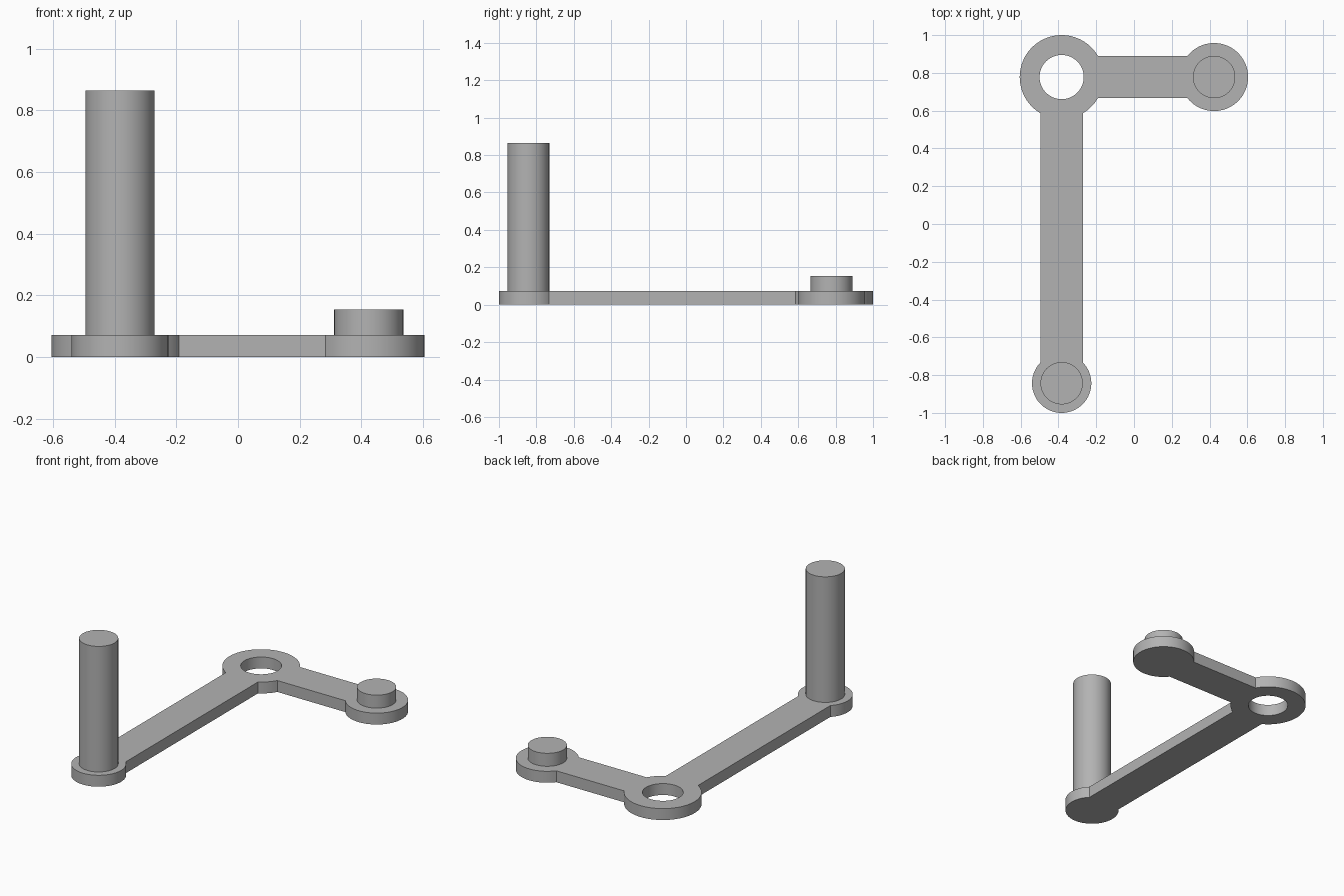
import bpy, bmesh, math
from mathutils import Vector

if "Cube" in bpy.data.objects:
    bpy.data.objects.remove(bpy.data.objects["Cube"])

THICK = 0.072      # plate thickness
HALF = 0.112       # half width of arms, also peg radius
CORNER, SIDE, FRONT = (-0.383, 0.778), (0.424, 0.778), (-0.383, -0.843)

grey = bpy.data.materials.new("grey")
grey.diffuse_color = (0.45, 0.45, 0.45, 1)
grey.use_nodes = True
grey.node_tree.nodes["Principled BSDF"].inputs["Base Color"].default_value = grey.diffuse_color


def arc(centre, r, a0, a1, n):
    return [(centre[0] + r * math.cos(a0 + (a1 - a0) * i / n),
             centre[1] + r * math.sin(a0 + (a1 - a0) * i / n)) for i in range(n + 1)]


def finish(bm, name):
    bmesh.ops.recalc_face_normals(bm, faces=bm.faces)
    mesh = bpy.data.meshes.new(name)
    bm.to_mesh(mesh)
    bm.free()
    mesh.materials.append(grey)
    obj = bpy.data.objects.new(name, mesh)
    bpy.context.collection.objects.link(obj)
    bpy.ops.object.select_all(action='DESELECT')
    obj.select_set(True)
    bpy.context.view_layer.objects.active = obj
    bpy.ops.object.shade_smooth_by_angle(angle=math.radians(25))
    return obj


def peg(name, centre, top):
    z0 = THICK - 0.01
    bm = bmesh.new()
    bmesh.ops.create_cone(bm, cap_ends=True, segments=64, radius1=HALF, radius2=HALF, depth=top - z0)
    bmesh.ops.translate(bm, verts=bm.verts, vec=(*centre, (top + z0) / 2))
    return finish(bm, name)


# L-shaped plate: discs joined by straight arms, with a hole at the corner
R_CORNER, R_SIDE, R_FRONT = 0.222, 0.18, 0.157
gap = lambda r: math.asin(HALF / r)    # half angle taken up by an arm
pi = math.pi
g, s, f = gap(R_CORNER), gap(R_SIDE), gap(R_FRONT)
outline = (arc(CORNER, R_CORNER, g, 1.5 * pi - g, 56)
           + arc(FRONT, R_FRONT, pi / 2 + f, 2.5 * pi - f, 56)
           + arc(CORNER, R_CORNER, -pi / 2 + g, -g, 8)
           + arc(SIDE, R_SIDE, -pi + s, pi - s, 56))
hole = arc(CORNER, 0.117, 0, 2 * pi, 64)[:-1]

bm = bmesh.new()
for loop in (outline, hole):
    vs = [bm.verts.new((x, y, 0)) for x, y in loop]
    for a, b in zip(vs, vs[1:] + vs[:1]):
        bm.edges.new((a, b))
bmesh.ops.triangle_fill(bm, edges=bm.edges[:], use_beauty=True, normal=(0, 0, 1))
ext = bmesh.ops.extrude_face_region(bm, geom=bm.faces[:], use_keep_orig=True)
bmesh.ops.translate(bm, verts=[v for v in ext["geom"] if isinstance(v, bmesh.types.BMVert)],
                    vec=(0, 0, THICK))
finish(bm, "bracket_plate")

# Tall post and short stud
peg("tall_post", FRONT, 0.865)
peg("short_stud", SIDE, 0.154)
